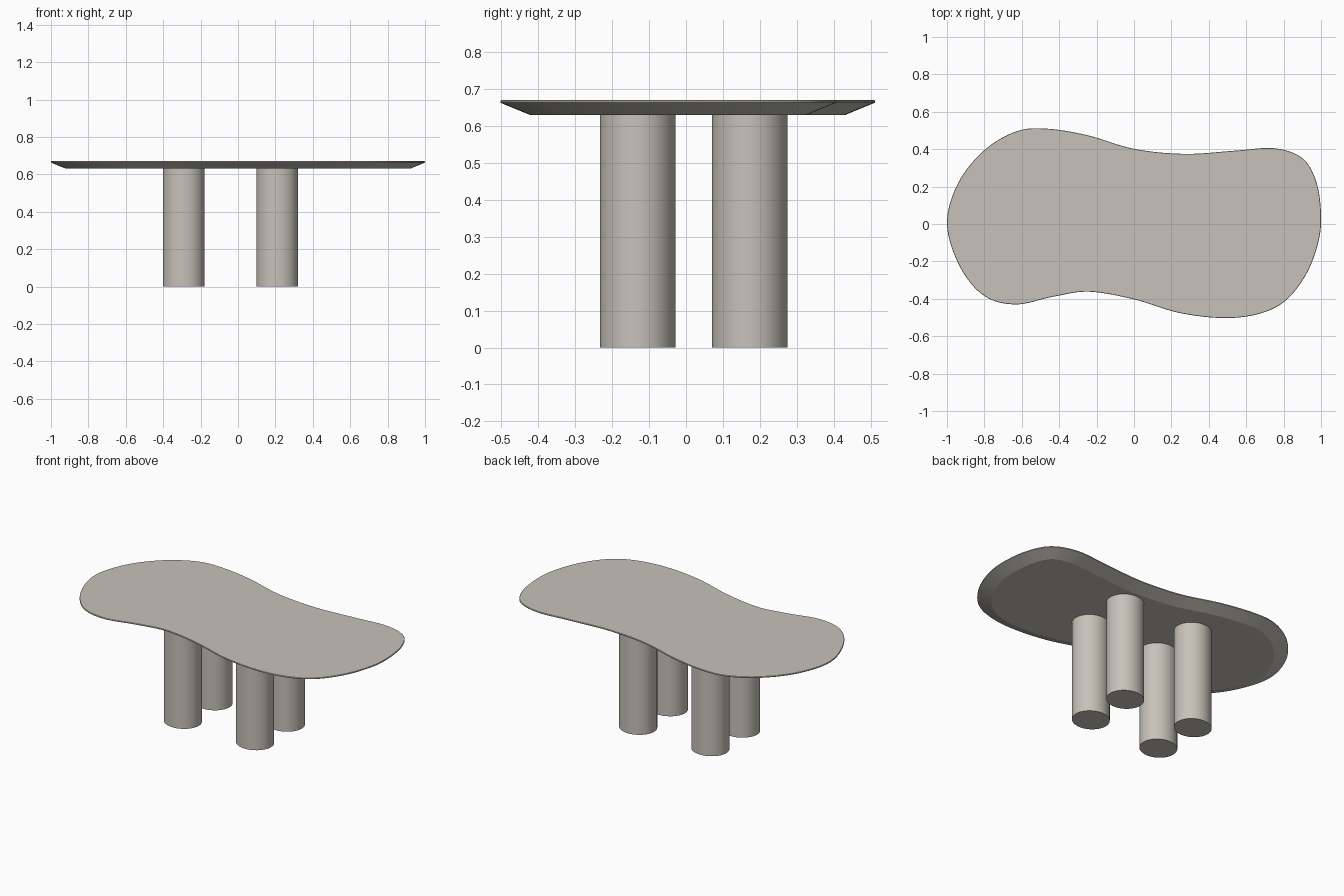
import bpy, bmesh, math
from mathutils import Vector

if "Cube" in bpy.data.objects:
    bpy.data.objects.remove(bpy.data.objects["Cube"])

stone = bpy.data.materials.new("warm grey stone")
stone.diffuse_color = (0.57, 0.54, 0.49, 1)
stone.use_nodes = True
stone.node_tree.nodes["Principled BSDF"].inputs["Base Color"].default_value = stone.diffuse_color


def finish(name, bm):
    bmesh.ops.recalc_face_normals(bm, faces=bm.faces)
    mesh = bpy.data.meshes.new(name)
    bm.to_mesh(mesh)
    bm.free()
    mesh.materials.append(stone)
    obj = bpy.data.objects.new(name, mesh)
    bpy.context.collection.objects.link(obj)
    bpy.ops.object.select_all(action='DESELECT')
    obj.select_set(True)
    bpy.context.view_layer.objects.active = obj
    bpy.ops.object.shade_smooth_by_angle(angle=math.radians(15))
    return obj


def closed_spline(pts, steps=8):
    """Smooth closed Catmull-Rom curve through the points."""
    out, n = [], len(pts)
    for i in range(n):
        a, b, c, d = (Vector(pts[(i + k) % n]) for k in (-1, 0, 1, 2))
        for s in range(steps):
            t = s / steps
            out.append(0.5 * (2 * b + (c - a) * t + (2 * a - 5 * b + 4 * c - d) * t * t
                              + (3 * b - a - 3 * c + d) * t ** 3))
    return out


def inset(loop, dist):
    """Move a clockwise loop inwards along its normals."""
    out, n = [], len(loop)
    for i, p in enumerate(loop):
        tan = (loop[(i + 1) % n] - loop[i - 1]).normalized()
        out.append(p + Vector((tan.y, -tan.x)) * dist)
    return out


# Free-form top outline, clockwise from the left end
outline = closed_spline([
    (-1, 0), (-0.94, 0.22), (-0.8, 0.395), (-0.63, 0.495), (-0.47, 0.51), (-0.25, 0.475),
    (0, 0.402), (0.27, 0.375), (0.54, 0.392), (0.75, 0.405), (0.9, 0.352), (0.975, 0.225),
    (1, 0.05), (0.985, -0.1), (0.92, -0.27), (0.81, -0.41), (0.67, -0.48), (0.48, -0.503),
    (0.24, -0.475), (0, -0.403), (-0.24, -0.362), (-0.43, -0.388), (-0.63, -0.43),
    (-0.8, -0.385), (-0.93, -0.23)])

# Table top: thin rim, then wide undercut chamfer
bm = bmesh.new()
rings = [[bm.verts.new((p.x, p.y, z)) for p in inset(outline, d)]
         for d, z in ((0.002, 0.67), (0, 0.668), (0, 0.663), (0.08, 0.63))]
n = len(outline)
for r0, r1 in zip(rings, rings[1:]):
    for i in range(n):
        j = (i + 1) % n
        bm.faces.new((r0[i], r0[j], r1[j], r1[i]))
bm.faces.new(rings[0])
bm.faces.new(rings[-1])
finish("table_top", bm)

# Four slightly oval column legs
for side, x in (("left", -0.29), ("right", 0.21)):
    for end, y in (("front", -0.131), ("back", 0.173)):
        bm = bmesh.new()
        bmesh.ops.create_cone(bm, cap_ends=True, segments=64, radius1=1, radius2=1, depth=0.632)
        bmesh.ops.scale(bm, vec=(0.111, 0.1025, 1), verts=bm.verts)
        bmesh.ops.translate(bm, vec=(x, y, 0.316), verts=bm.verts)
        finish(f"{end}_{side}_leg", bm)
